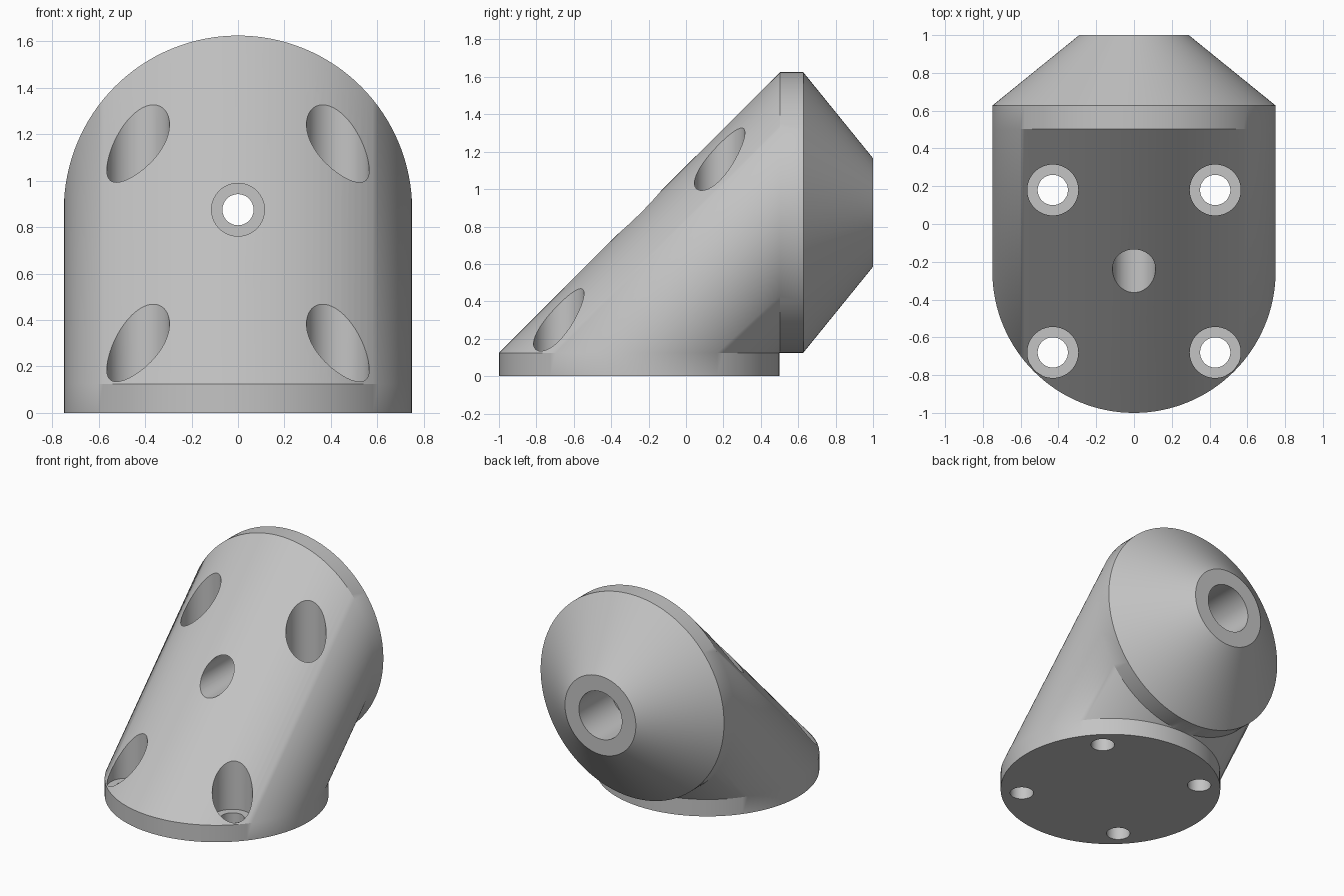
import bpy, bmesh, math
from mathutils import Matrix

if "Cube" in bpy.data.objects:
    bpy.data.objects.remove(bpy.data.objects["Cube"])

SEG = 128
R = 0.75


def ring(bm, point, seg):
    return [bm.verts.new(point(math.cos(2 * math.pi * i / seg),
                               math.sin(2 * math.pi * i / seg))) for i in range(seg)]


def skin(name, points, seg=SEG, matrix=None):
    """Closed solid through a row of rings, each given as a function of cos and sin."""
    bm = bmesh.new()
    rings = [ring(bm, p, seg) for p in points]
    for a, b in zip(rings, rings[1:]):
        for i in range(seg):
            j = (i + 1) % seg
            bm.faces.new((a[i], a[j], b[j], b[i]))
    bm.faces.new(rings[0][::-1])
    bm.faces.new(rings[-1])
    if matrix:
        bm.transform(matrix)
    bmesh.ops.recalc_face_normals(bm, faces=bm.faces)
    mesh = bpy.data.meshes.new(name)
    bm.to_mesh(mesh)
    bm.free()
    obj = bpy.data.objects.new(name, mesh)
    bpy.context.collection.objects.link(obj)
    return obj


def stepped_cutter(name, profile, matrix):
    """Stepped round bore from (radius, height) pairs."""
    pts = [lambda c, s, r=r, h=h: (r * c, r * s, h) for r, h in profile]
    cutter = skin(name, pts, 64, matrix)
    cutter.hide_render = True
    return cutter


def flat(z):
    return lambda c, s: (R * c, -0.25 + R * s, z)


def upright(r, y):
    return lambda c, s: (r * c, y, 0.875 - r * s)


# Round foot, slanted body, upright head disc and tapered nose
bracket = skin("angle_bracket", [flat(0), flat(0.125), upright(R, 0.502),
                                 upright(R, 0.627), upright(0.29, 1.0)])

# Four vertical counterbored screw holes
cutters = [stepped_cutter("screw_hole_cutter",
                          [(0.08, -0.1), (0.08, 0.11), (0.135, 0.11), (0.135, 2.0)],
                          Matrix.Translation((x, -0.25 + y, 0)))
           for x in (-0.43, 0.43) for y in (-0.43, 0.43)]

# Horizontal stepped bore through body and nose
cutters.append(stepped_cutter(
    "axle_bore_cutter",
    [(0.114, -1.5), (0.114, 0.5), (0.067, 0.5), (0.067, 0.62), (0.176, 0.62), (0.176, 1.2)],
    Matrix.Translation((0, 0, 0.875)) @ Matrix.Rotation(-math.pi / 2, 4, 'X')))

bpy.context.view_layer.objects.active = bracket
bracket.select_set(True)
for cutter in cutters:
    mod = bracket.modifiers.new("hole", 'BOOLEAN')
    mod.operation = 'DIFFERENCE'
    mod.solver = 'EXACT'
    mod.object = cutter
    bpy.ops.object.modifier_apply(modifier=mod.name)
    bpy.data.objects.remove(cutter)

grey = bpy.data.materials.new("light_grey")
grey.diffuse_color = (0.55, 0.55, 0.55, 1)
grey.use_nodes = True
grey.node_tree.nodes["Principled BSDF"].inputs["Base Color"].default_value = grey.diffuse_color
bracket.data.materials.clear()
bracket.data.materials.append(grey)
for p in bracket.data.polygons:
    p.material_index = 0
bpy.ops.object.shade_smooth_by_angle(angle=math.radians(30))
